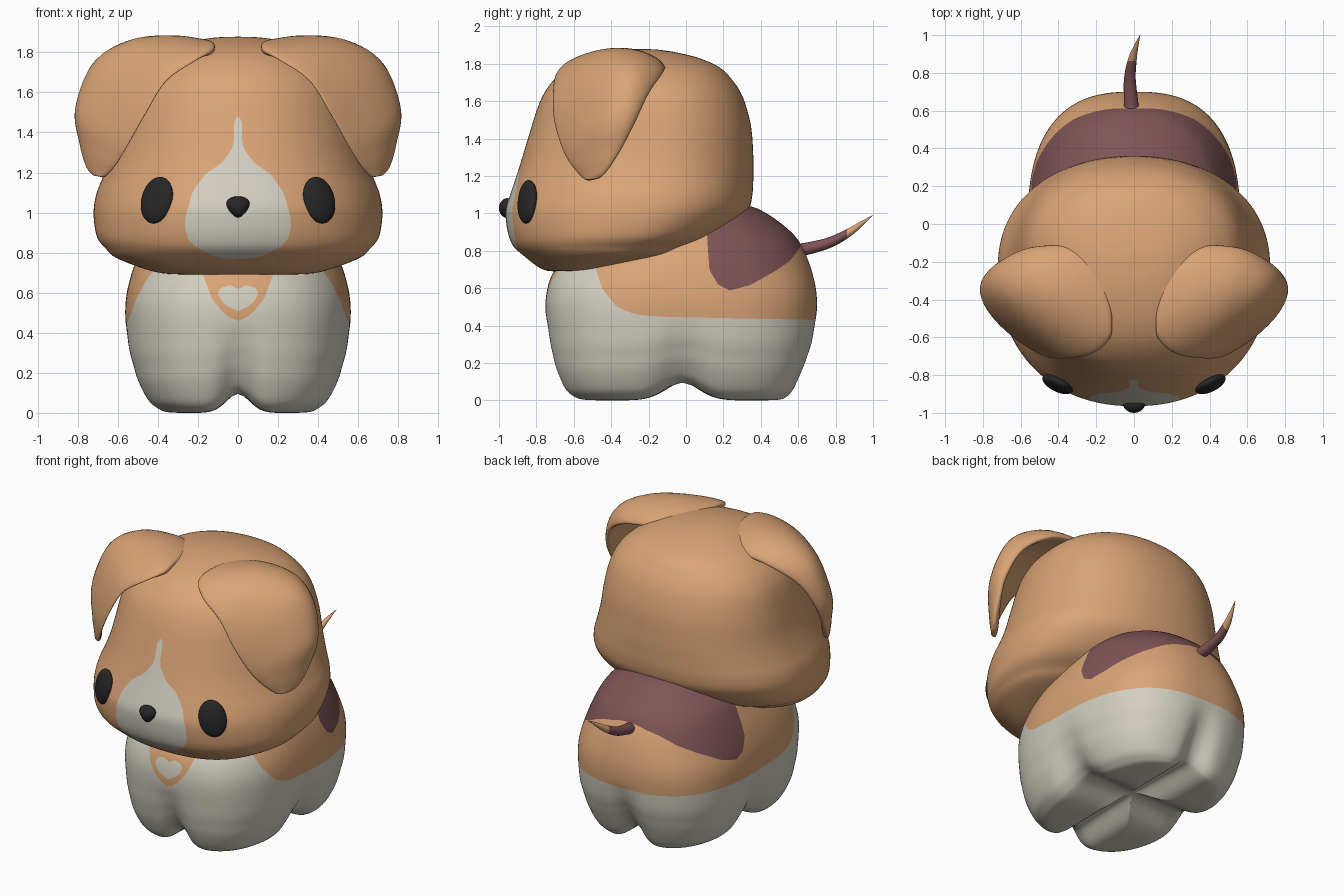
import bpy, bmesh
from math import sin, cos, pi, exp, radians
from mathutils import Vector, Matrix

if "Cube" in bpy.data.objects:
    bpy.data.objects.remove(bpy.data.objects["Cube"])


def material(name, rgb):
    m = bpy.data.materials.new(name)
    m.diffuse_color = (*rgb, 1)
    m.use_nodes = True
    m.node_tree.nodes["Principled BSDF"].inputs["Base Color"].default_value = m.diffuse_color
    return m


TAN = material("tan fur", (0.70, 0.37, 0.18))
CREAM = material("cream fur", (0.65, 0.62, 0.53))
PLUM = material("plum fur", (0.21, 0.088, 0.094))
BLACK = material("black", (0.02, 0.02, 0.02))


def smooth_rows(rows, k=6):
    """Catmull-Rom interpolation of rows of numbers."""
    out = []
    for i in range(len(rows) - 1):
        p0, p1 = rows[max(i - 1, 0)], rows[i]
        p2, p3 = rows[i + 1], rows[min(i + 2, len(rows) - 1)]
        for j in range(k):
            t = j / k
            out.append([0.5 * (2 * b + (c - a) * t + (2 * a - 5 * b + 4 * c - d) * t * t
                               + (3 * b - a - 3 * c + d) * t ** 3)
                        for a, b, c, d in zip(p0, p1, p2, p3)])
    return out + [list(rows[-1])]


def table(points, v):
    """Piecewise linear lookup, clamped at both ends."""
    if v <= points[0][0]:
        return points[0][1]
    for (a, fa), (b, fb) in zip(points, points[1:]):
        if v <= b:
            return fa + (fb - fa) * (v - a) / (b - a)
    return points[-1][1]


def loft(rings):
    bm = bmesh.new()
    vs = [[bm.verts.new(p) for p in r] for r in rings]
    n = len(vs[0])
    for a, b in zip(vs, vs[1:]):
        for i in range(n):
            bm.faces.new((a[i], a[(i + 1) % n], b[(i + 1) % n], b[i]))
    bm.faces.new(vs[0][::-1])
    bm.faces.new(vs[-1])
    bmesh.ops.recalc_face_normals(bm, faces=bm.faces)
    return bm


def paint(bm, rule, index):
    """Cut the mesh along rule = 0 and colour the positive side."""
    crossing = [e for e in bm.edges if (rule(e.verts[0].co) > 0) != (rule(e.verts[1].co) > 0)]
    new = []
    for e in crossing:
        v = e.verts[0]
        a, b = v.co.copy(), e.verts[1].co.copy()
        inside, lo, hi = rule(a) > 0, 0.0, 1.0
        for _ in range(9):
            t = (lo + hi) / 2
            if (rule(a.lerp(b, t)) > 0) == inside:
                lo = t
            else:
                hi = t
        new.append(bmesh.utils.edge_split(e, v, min(max(lo, 0.01), 0.99))[1])
    bmesh.ops.connect_verts(bm, verts=new)
    for f in bm.faces:
        if sum(rule(v.co) for v in f.verts) > 0:
            f.material_index = index


def finish(bm, name, *mats):
    me = bpy.data.meshes.new(name)
    bm.to_mesh(me)
    bm.free()
    for m in mats:
        me.materials.append(m)
    me.polygons.foreach_set("use_smooth", [True] * len(me.polygons))
    bpy.context.collection.objects.link(bpy.data.objects.new(name, me))


def oval(row, mid, count=160):
    """Horizontal superellipse ring from (z, half width, front y, back y, power)."""
    z, hw, yf, yb, n = row
    cy = yf + mid * (yb - yf)
    pts = []
    for i in range(count):
        s, c = sin(2 * pi * i / count), -cos(2 * pi * i / count)
        if abs(s) < 1e-6:
            s = 0
        x = hw * abs(s) ** (2 / n) * (1 if s > 0 else -1)
        y = abs(c) ** (2 / n)
        pts.append(Vector((x, cy + y * (yb - cy) if c > 0 else cy - y * (cy - yf), z)))
    return pts


# Head, with the pale muzzle and blaze
head_rows = [
    (.69, .02, -.60, -.56), (.69, .20, -.70, -.45), (.695, .36, -.75, -.40), (.72, .47, -.80, -.28),
    (.775, .61, -.87, -.03), (.82, .66, -.92, .07), (.87, .70, -.945, .18), (.94, .717, -.96, .27),
    (1.02, .72, -.963, .335), (1.1, .705, -.94, .355), (1.19, .67, -.91, .36), (1.3, .635, -.875, .36),
    (1.45, .605, -.83, .35), (1.56, .58, -.795, .325), (1.64, .55, -.76, .295), (1.71, .50, -.71, .25),
    (1.78, .41, -.63, .18), (1.83, .30, -.53, .07), (1.86, .20, -.42, -.05), (1.875, .10, -.32, -.15),
    (1.878, .005, -.25, -.22)]
MUZZLE = [(.758, -.1), (.768, 0), (.774, .08), (.785, .125), (.83, .215), (.87, .25), (.93, .265),
          (.99, .26), (1.107, .225), (1.19, .165), (1.25, .08), (1.317, .03), (1.36, .02),
          (1.465, .02), (1.48, 0), (1.5, -.1)]
head = loft([oval(r + [2.2], .57) for r in smooth_rows(head_rows, 5)])
paint(head, lambda p: min(table(MUZZLE, p.z) - abs(p.x), -.3 - p.y), 1)
finish(head, "head", TAN, CREAM)


# Body and four stubby legs in one soft shape
def legs(p):
    fade = max(0, 1 - p.z / .45)
    vx, vy = exp(-(p.x / .085) ** 2), exp(-((p.y + .02) / .13) ** 2)
    return Vector((p.x * (1 - .08 * vy * fade), p.y * (1 - .09 * vx * fade),
                   p.z + .095 * max(vx, vy) * fade))


body_rows = [
    (0, .01, -.04, .0, 2.6), (0, .12, -.20, .16, 2.7), (0, .22, -.36, .32, 2.8), (0, .30, -.48, .44, 2.9),
    (.003, .37, -.57, .52, 3), (.02, .41, -.615, .555, 3), (.06, .455, -.655, .585, 3),
    (.15, .503, -.695, .625, 2.9), (.23, .528, -.717, .655, 2.8), (.34, .553, -.737, .685, 2.7),
    (.54, .562, -.75, .70, 2.6), (.70, .53, -.70, .67, 2.4), (.84, .47, -.55, .61, 2.3),
    (.92, .42, -.45, .54, 2.2), (1.0, .32, -.30, .43, 2.2), (1.04, .2, -.10, .33, 2.2),
    (1.05, .01, .1, .15, 2)]
FLANK = [(-.50, .9), (-.48, .70), (-.45, .60), (-.38, .51), (-.32, .477), (-.25, .457), (-.1, .446), (.7, .43)]
CHEST = [(.45, -.05), (.46, 0), (.475, .04), (.49, .065), (.57, .13), (.69, .175), (.8, .2)]
HEART = [(.50, -.02), (.508, 0), (.53, .05), (.56, .083), (.59, .1), (.61, .102), (.625, .085), (.638, .04), (.65, -.05)]
SADDLE = [(.10, 1.2), (.115, .84), (.125, .70), (.17, .62), (.235, .588), (.34, .615), (.475, .69),
          (.555, .745), (.61, .82), (.63, 1.2)]
body = loft([[legs(p) for p in oval(r, .5)] for r in smooth_rows(body_rows)])
paint(body, lambda p: p.z - table(FLANK, p.y), 1)
paint(body, lambda p: min(table(CHEST, p.z) - abs(p.x), -.4 - p.y), 1)
paint(body, lambda p: min(table(HEART, p.z) - abs(p.x), .618 + .5 * abs(p.x) - p.z, -.4 - p.y), 0)
paint(body, lambda p: p.z - table(SADDLE, p.y), 2)
finish(body, "body", CREAM, TAN, PLUM)

# Folded ears: front edge, back edge, outer crown, half thickness
ear_rows = [
    (.12, -.50, 1.82, .17, -.28, 1.82, .13, -.40, 1.845, .03),
    (.125, -.60, 1.815, .20, -.19, 1.81, .17, -.39, 1.865, .045),
    (.22, -.685, 1.76, .34, -.12, 1.79, .34, -.38, 1.885, .05),
    (.36, -.71, 1.66, .55, -.125, 1.75, .53, -.39, 1.855, .055),
    (.46, -.705, 1.50, .71, -.20, 1.64, .69, -.41, 1.74, .055),
    (.55, -.66, 1.345, .78, -.28, 1.47, .78, -.44, 1.50, .055),
    (.61, -.605, 1.25, .775, -.36, 1.32, .75, -.48, 1.32, .045),
    (.665, -.55, 1.19, .75, -.43, 1.22, .73, -.49, 1.22, .03),
    (.69, -.53, 1.18, .72, -.47, 1.185, .715, -.50, 1.185, .008)]


def ear_ring(row, side):
    f, b, m = Vector(row[0:3]), Vector(row[3:6]), Vector(row[6:9])
    t, c = row[9], (f + b) / 2
    out = (m - c).normalized()
    bulge = (m - c).length - t
    pts = []
    for i in range(40):
        a = 2 * pi * i / 40
        p = c + (f - b) / 2 * cos(a) + out * (bulge * sin(a) ** 2 + t * sin(a))
        pts.append((p.x * side, p.y, p.z))
    return pts


# Eyes: tilted flat ovals lying on the face
for side, word in ((-1, "left"), (1, "right")):
    finish(loft([ear_ring(r, side) for r in smooth_rows(ear_rows)]), word + "_ear", TAN)
    eye = bmesh.new()
    bmesh.ops.create_uvsphere(eye, u_segments=32, v_segments=20, radius=1)
    eye.transform(Matrix.Translation((.405 * side, -.848, 1.062))
                  @ Matrix.Rotation(radians(28 * side), 4, 'Z')
                  @ Matrix.Rotation(radians(-8), 4, 'X')
                  @ Matrix.Rotation(radians(-11 * side), 4, 'Y')
                  @ Matrix.Diagonal((.086, .037, .118, 1)))
    finish(eye, word + "_eye", BLACK)

# Nose: rounded, narrowing downwards
nose = bmesh.new()
bmesh.ops.create_uvsphere(nose, u_segments=32, v_segments=20, radius=1)
for v in nose.verts:
    x, y, z = v.co
    v.co = (.064 * x * (.85 + .3 * z), -.955 + .045 * y, 1.028 + .053 * z)
finish(nose, "nose", BLACK)

# Tail: tapering curl with a tan tip
tail_rows = [(-.012, .56, .80, .042), (-.015, .64, .81, .038), (-.022, .77, .845, .031),
             (-.008, .875, .90, .023), (.012, .945, .95, .012), (.032, 1.0, .99, .001)]
tail = loft([[(x + r * cos(a), y - .45 * r * sin(a), z + .8 * r * sin(a))
              for a in [2 * pi * i / 24 for i in range(24)]]
             for x, y, z, r in smooth_rows(tail_rows)])
paint(tail, lambda p: p.y - .862, 1)
finish(tail, "tail", PLUM, TAN)
